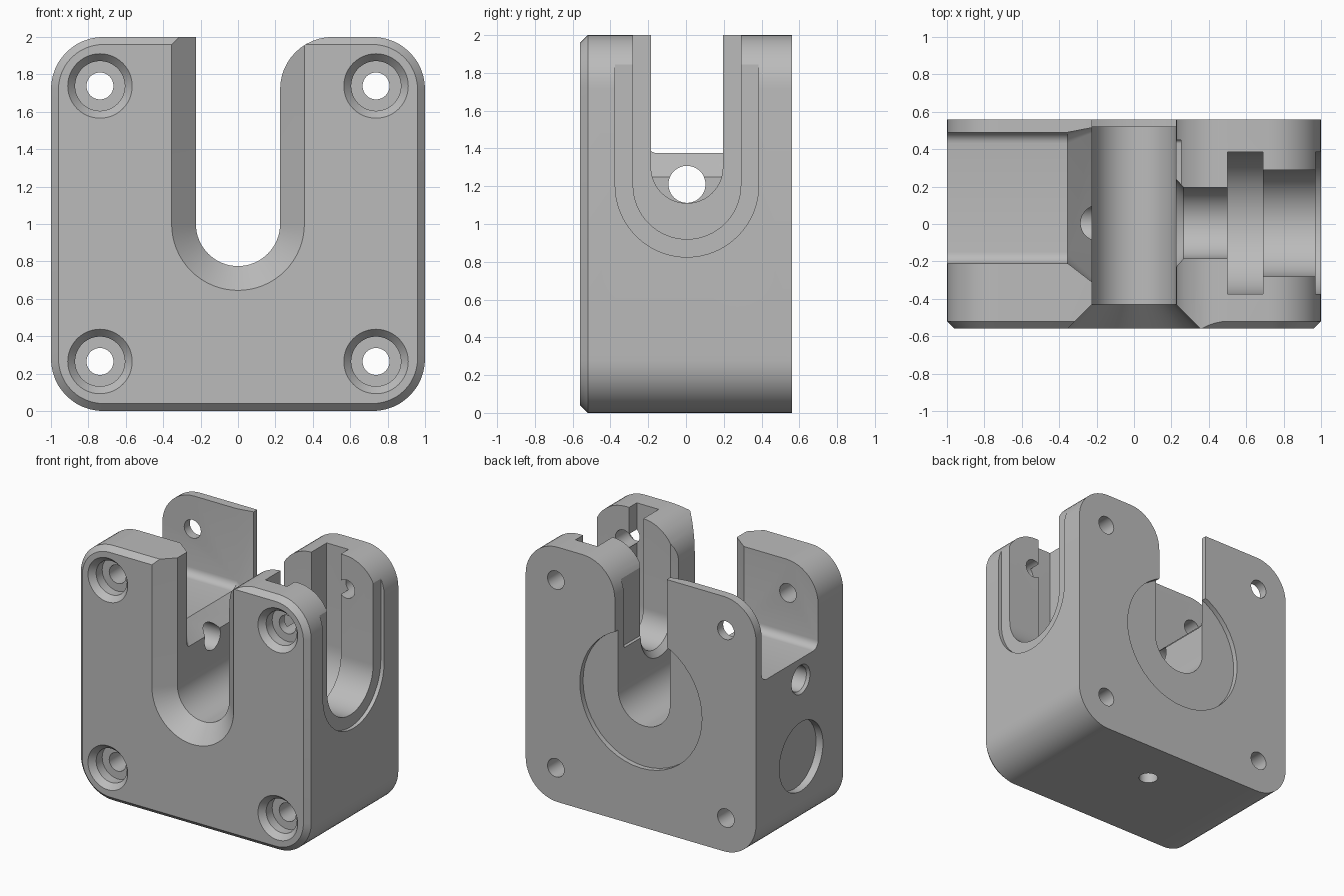
import bpy, bmesh, math

cube = bpy.data.objects.get("Cube")
if cube:
    bpy.data.objects.remove(cube, do_unlink=True)

grey = bpy.data.materials.new("plain grey")
grey.use_nodes = True
grey.diffuse_color = (0.5, 0.5, 0.5, 1)
grey.node_tree.nodes["Principled BSDF"].inputs["Base Color"].default_value = (0.5, 0.5, 0.5, 1)

PLACE = {
    "x": lambda t, u, w: (t, u, w),
    "y": lambda t, u, w: (u, t, w),
    "z": lambda t, u, w: (u, w, t),
}


def arc(cu, cw, r, start, end, n):
    """Points on an arc, angles in degrees."""
    angles = [math.radians(start + (end - start) * i / n) for i in range(n + 1)]
    return [(cu + r * math.cos(a), cw + r * math.sin(a)) for a in angles]


def circle(cu, cw, r):
    return arc(cu, cw, r, 0, 360, 48)[:-1]


def rounded_square(half, r, cw):
    pts = []
    for k, (su, sw) in enumerate([(1, 1), (-1, 1), (-1, -1), (1, -1)]):
        pts += arc(su * (half - r), cw + sw * (half - r), r, 90 * k, 90 * k + 90, 12)
    return pts


def u_shape(cu, cw, r, top=2.2):
    """Open-topped slot with a half-round bottom."""
    return [(cu - r, top)] + arc(cu, cw, r, 180, 360, 32) + [(cu + r, top)]


def tray(u0, u1, floor, r=0.06, top=2.2):
    """Open-topped pocket with filleted bottom edges."""
    return ([(u0, top)] + arc(u0 + r, floor + r, r, 180, 270, 6)
            + arc(u1 - r, floor + r, r, 270, 360, 6) + [(u1, top)])


def loft(name, axis, sections):
    """Solid through matching profiles placed along an axis."""
    bm = bmesh.new()
    rings = [[bm.verts.new(PLACE[axis](t, u, w)) for u, w in profile]
             for t, profile in sections]
    n = len(rings[0])
    for a, b in zip(rings, rings[1:]):
        for i in range(n):
            j = (i + 1) % n
            bm.faces.new((a[i], a[j], b[j], b[i]))
    bm.faces.new(rings[0])
    bm.faces.new(rings[-1])
    bmesh.ops.remove_doubles(bm, verts=bm.verts, dist=1e-5)
    bmesh.ops.recalc_face_normals(bm, faces=bm.faces)
    mesh = bpy.data.meshes.new(name)
    bm.to_mesh(mesh)
    bm.free()
    mesh.materials.append(grey)
    obj = bpy.data.objects.new(name, mesh)
    bpy.context.collection.objects.link(obj)
    return obj


# Block with rounded corners and a chamfered front rim
body = loft("housing_block", "y", [
    (-0.56, rounded_square(0.96, 0.24, 1)),
    (-0.52, rounded_square(1, 0.28, 1)),
    (0.56, rounded_square(1, 0.28, 1)),
])

cutters = []


def cut(name, axis, sections):
    obj = loft(name, axis, sections)
    obj.hide_render = True
    cutters.append(obj)


# Main slot, flared at the front
cut("main_slot", "y", [(y, u_shape(0, 1, r)) for y, r in
                       [(-0.6, 0.395), (-0.43, 0.225), (0.7, 0.225)]])

# Rounded top of the right pillar beside the slot
round_profile = ([(0.505, 2.2), (0.1, 2.2), (0.1, 1.72)]
                 + arc(0.505, 1.72, 0.28, 180, 90, 12))
cut("pillar_rounding", "y", [(-0.7, round_profile), (0.7, round_profile)])

# Stepped channel open to the right side
steps = [(0.265, 0.19), (0.5, 0.19), (0.5, 0.38), (0.69, 0.38),
         (0.69, 0.285), (0.97, 0.285), (0.97, 0.38), (1.1, 0.38)]
cut("stepped_channel", "x",
    [(x, u_shape(0.005, 1.3, 0.235)) for x in (0, 0.225)]
    + [(x, u_shape(0.005, 1.3 if r < 0.2 else 1.205, r)) for x, r in steps])

# Side pocket with a flared mouth into the slot
pocket, mouth = tray(-0.21, 0.49, 1.375), tray(-0.31, 0.515, 1.25, 0.03)
cut("side_pocket", "x", [(-1.1, pocket), (-0.355, pocket), (-0.225, mouth), (0, mouth)])
relief = tray(0.02, 0.45, 1.3, 0.02)
cut("slot_wall_relief", "x", [(0.05, relief), (0.25, relief)])

# Corner bolt holes with countersunk counterbores
bolt = [(-0.58, 0.19), (-0.515, 0.133), (-0.44, 0.133), (-0.44, 0.072), (0.7, 0.072)]
for x in (-0.738, 0.738):
    for z in (0.265, 1.738):
        cut("bolt_hole", "y", [(y, circle(x, z, r)) for y, r in bolt])

# Round recess on the back
cut("back_recess", "y", [(y, circle(0, 0.99, 0.53)) for y in (0.52, 0.7)])

# Left side cross hole and shallow round recess
cut("cross_hole", "x", [(x, circle(0.005, 1.21, r)) for x, r in
                        [(-1.02, 0.13), (-0.98, 0.098), (0, 0.098)]])
cut("side_recess", "x", [(x, circle(0, 0.605, 0.27)) for x in (-1.1, -0.94)])

# Blind hole underneath
cut("bottom_hole", "z", [(z, circle(0.02, 0.19, 0.07)) for z in (-0.1, 0.35)])

# Apply every cut, then remove the cutters
bpy.context.view_layer.objects.active = body
for cutter in cutters:
    mod = body.modifiers.new(cutter.name, "BOOLEAN")
    mod.operation = "DIFFERENCE"
    mod.solver = "EXACT"
    mod.object = cutter
    bpy.ops.object.modifier_apply(modifier=mod.name)
    bpy.data.objects.remove(cutter, do_unlink=True)

# Smooth curves, sharp edges
bpy.ops.object.select_all(action="DESELECT")
body.select_set(True)
bpy.ops.object.shade_smooth_by_angle(angle=math.radians(25))
